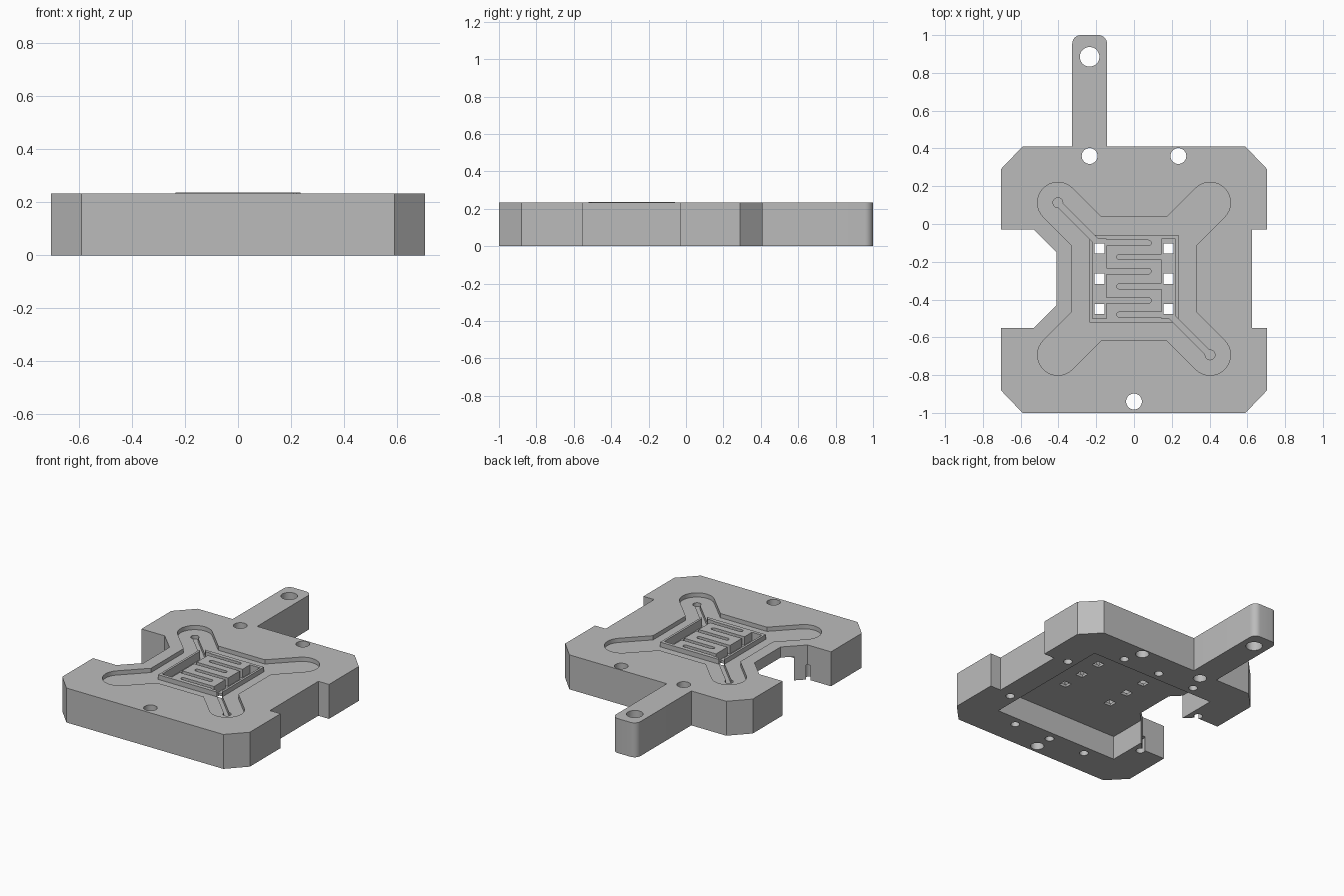
import bpy, bmesh
from math import cos, sin, pi, atan2
from mathutils import Vector, Matrix

if "Cube" in bpy.data.objects:
    bpy.data.objects.remove(bpy.data.objects["Cube"])

TOP, RIM, RECESS, FLOOR, CEILING = 0.234, 0.237, 0.205, 0.18, 0.162
CY = -0.29          # centre of the channel pattern along y

grey = bpy.data.materials.new("plain grey")
grey.use_nodes = True
grey.diffuse_color = (0.5, 0.5, 0.5, 1)
grey.node_tree.nodes["Principled BSDF"].inputs["Base Color"].default_value = (0.5, 0.5, 0.5, 1)


# Outline helpers, all counter-clockwise
def arc(cx, cy, r, a0, a1, n=16):
    return [(cx + r * cos(a0 + (a1 - a0) * i / n), cy + r * sin(a0 + (a1 - a0) * i / n))
            for i in range(n + 1)]


def circle(cx, cy, r, n=32):
    return arc(cx, cy, r, 0, 2 * pi, n)[:-1]


def rect(cx, cy, hx, hy):
    return [(cx - hx, cy - hy), (cx + hx, cy - hy), (cx + hx, cy + hy), (cx - hx, cy + hy)]


def capsule(p, q, r):
    a = atan2(q[1] - p[1], q[0] - p[0])
    return arc(*q, r, a - pi / 2, a + pi / 2) + arc(*p, r, a + pi / 2, a + 3 * pi / 2)


def prisms(name, parts):
    """One object from (outline, bottom, top) parts."""
    bm = bmesh.new()
    for outline, z0, z1 in parts:
        face = bm.faces.new([bm.verts.new((x, y, z0)) for x, y in outline])
        new = bmesh.ops.extrude_face_region(bm, geom=[face])["geom"]
        verts = [g for g in new if isinstance(g, bmesh.types.BMVert)]
        bmesh.ops.translate(bm, verts=verts, vec=(0, 0, z1 - z0))
    bmesh.ops.recalc_face_normals(bm, faces=bm.faces)
    mesh = bpy.data.meshes.new(name)
    bm.to_mesh(mesh)
    bm.free()
    mesh.materials.append(grey)
    obj = bpy.data.objects.new(name, mesh)
    bpy.context.collection.objects.link(obj)
    return obj


def combine(target, parts, operation="DIFFERENCE"):
    tool = prisms("cutter", parts)
    tool.hide_render = True
    mod = target.modifiers.new("combine", "BOOLEAN")
    mod.operation, mod.solver, mod.object = operation, "EXACT", tool
    bpy.context.view_layer.objects.active = target
    bpy.ops.object.modifier_apply(modifier=mod.name)
    bpy.data.objects.remove(tool)


# Main plate with side notches and a rounded handle
outline = [(-0.59, -1), (0.59, -1), (0.705, -0.88), (0.705, -0.55), (0.625, -0.55),
           (0.625, -0.03), (0.705, -0.03), (0.705, 0.29), (0.59, 0.41), (-0.143, 0.41)]
outline += arc(-0.188, 0.955, 0.045, 0, pi / 2, 8) + arc(-0.282, 0.955, 0.045, pi / 2, pi, 8)
outline += [(-0.327, 0.41), (-0.59, 0.41), (-0.705, 0.29), (-0.705, -0.03), (-0.53, -0.03),
            (-0.41, -0.15), (-0.41, -0.43), (-0.53, -0.55), (-0.705, -0.55), (-0.705, -0.88)]
plate = prisms("channel_plate", [(outline, 0, TOP)])

# Square pocket underneath, open into the deep notch
combine(plate, [(rect(0, CY, 0.47, 0.467), -0.1, CEILING)])

# Through holes and blind screw holes underneath
holes = [(circle(x, y, r), -0.1, 0.4) for x, y, r in
         [(0, -0.94, 0.042), (-0.235, 0.36, 0.042), (0.235, 0.36, 0.042), (-0.235, 0.885, 0.052)]]
screws = [(x, CY + s * 0.53) for x in (-0.28, 0, 0.28) for s in (-1, 1)]
screws += [(s * 0.53, CY + y) for y in (-0.28, 0.28) for s in (-1, 1)]
holes += [(circle(x, y, 0.028, 20), -0.1, 0.1) for x, y in screws]
combine(plate, holes)

# Shallow cross-shaped recess on top
cross = []
for k in range(4):
    arm = [(0.328, 0.175)] + arc(0.403, 0.403, 0.108, -pi / 4, 3 * pi / 4) + [(0.175, 0.328)]
    turn = Matrix.Rotation(k * pi / 2, 2)
    for p in arm:
        v = turn @ Vector(p)
        cross.append((v.x, v.y + CY))
combine(plate, [(cross, RECESS, 0.4)])

# Raised central block
combine(plate, [(rect(0, CY, 0.235, 0.232), 0.19, RIM)], "UNION")

# Side troughs, interleaved finger channels, diagonal feeds and their ports
sides = (-1, 1)
combine(plate, [(rect(s * 0.183, CY, 0.037, 0.21), FLOOR, 0.4) for s in sides])
combine(plate, [(capsule((s * 0.165, CY - s * y), (-s * 0.077, CY - s * y), 0.014), FLOOR, 0.4)
                for s in sides for y in (0.19, 0.04, -0.115)])
combine(plate, [(capsule((s * 0.403, CY - s * 0.403), (s * 0.185, CY - s * 0.185), 0.016),
                 FLOOR, 0.4) for s in sides])
combine(plate, [(circle(s * 0.403, CY - s * 0.403, 0.026), FLOOR, 0.4) for s in sides])

# Six square openings down into the pocket
combine(plate, [(rect(s * 0.182, CY + y, 0.027, 0.027), 0.1, 0.4)
                for s in sides for y in (-0.16, 0, 0.16)])

# Smooth the round walls, keep machined edges crisp
bpy.ops.object.select_all(action="DESELECT")
plate.select_set(True)
bpy.context.view_layer.objects.active = plate
bpy.ops.object.shade_smooth_by_angle(angle=pi / 6)
